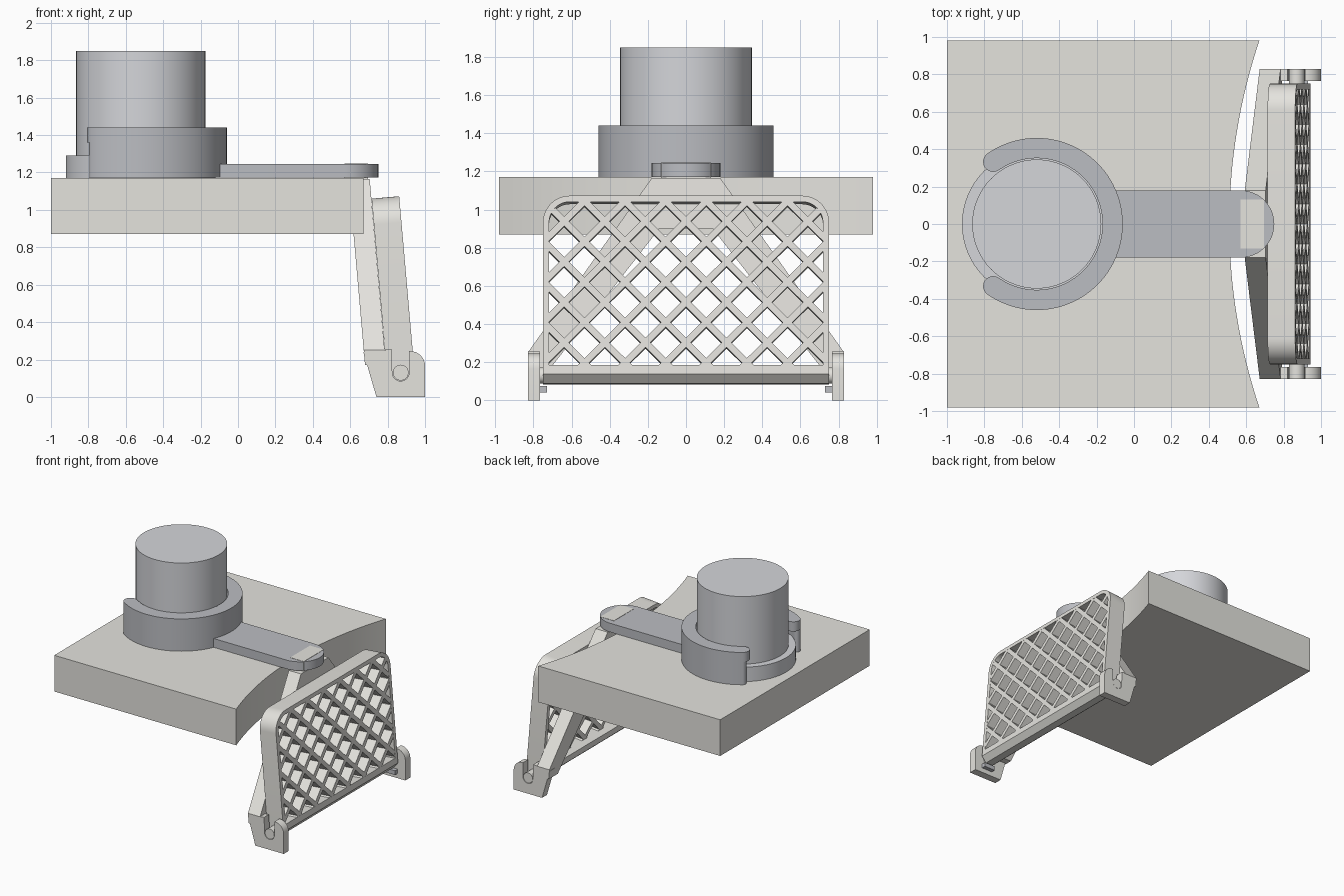
import bpy, bmesh, math
from mathutils import Matrix

if "Cube" in bpy.data.objects:
    bpy.data.objects.remove(bpy.data.objects["Cube"])

def material(name, rgb):
    m = bpy.data.materials.new(name)
    m.diffuse_color = (*rgb, 1)
    m.use_nodes = True
    m.node_tree.nodes["Principled BSDF"].inputs["Base Color"].default_value = m.diffuse_color
    return m

PALE = material("pale", (0.78, 0.77, 0.73))
STEEL = material("steel", (0.50, 0.51, 0.54))
LIGHT = material("light_grey", (0.66, 0.67, 0.70))
AXES = {'x': lambda a, b, t: (t, a, b), 'y': lambda a, b, t: (a, t, b), 'z': lambda a, b, t: (a, b, t)}
TILT = math.radians(5)
PANEL = Matrix.Translation((0.87, 0, 0.13)) @ Matrix.Rotation(-TILT, 4, 'Y')

def prisms(name, profiles, axis, lo, hi, mat, matrix=None, shear=0):
    """Extrude 2D outlines along an axis; shear slides x with height."""
    bm = bmesh.new()
    for pts in profiles:
        rings = []
        for t in (lo, hi):
            ring = []
            for a, b in pts:
                x, y, z = AXES[axis](a, b, t)
                ring.append(bm.verts.new((x + shear * z, y, z)))
            rings.append(ring)
        n = len(pts)
        bm.faces.new(rings[0])
        bm.faces.new(rings[1][::-1])
        for i in range(n):
            j = (i + 1) % n
            bm.faces.new((rings[0][i], rings[1][i], rings[1][j], rings[0][j]))
    bmesh.ops.recalc_face_normals(bm, faces=bm.faces)
    me = bpy.data.meshes.new(name)
    bm.to_mesh(me)
    bm.free()
    ob = bpy.data.objects.new(name, me)
    bpy.context.collection.objects.link(ob)
    me.materials.append(mat)
    if matrix:
        ob.matrix_world = matrix
    return ob

def arc(cx, cy, r, a0, a1, n):
    return [(cx + r * math.cos(math.radians(a0 + (a1 - a0) * i / n)),
             cy + r * math.sin(math.radians(a0 + (a1 - a0) * i / n))) for i in range(n + 1)]

def circle(cx, cy, r, n=64):
    return arc(cx, cy, r, 0, 360, n)[:-1]

def rect(a0, a1, b0, b1):
    return [(a0, b0), (a1, b0), (a1, b1), (a0, b1)]

# Slab with a concave right edge
R = 3.08
half = math.degrees(math.asin(0.98 / R))
prisms("slab", [[(-1, 0.98), (-1, -0.98)] + arc(0.51 + R, 0, R, 180 + half, 180 - half, 32)],
       'z', 0.87, 1.17, PALE)

# Post and its flange
CX = -0.52
prisms("post", [circle(CX, 0, 0.345)], 'z', 1.17, 1.85, LIGHT)
prisms("post_flange", [circle(CX, 0, 0.40)], 'z', 1.17, 1.29, LIGHT)

# C-shaped clamp in two layers
def c_shape(ri, ro, a):
    m, w = (ri + ro) / 2, (ro - ri) / 2
    ca, sa = m * math.cos(math.radians(a)), m * math.sin(math.radians(a))
    return (arc(CX, 0, ro, -a, a, 64) + arc(CX + ca, sa, w, a, a + 180, 12)[1:-1]
            + arc(CX, 0, ri, a, -a, 64) + arc(CX + ca, -sa, w, 180 - a, 360 - a, 12)[1:-1])

prisms("clamp_lower", [c_shape(0.405, 0.46, 125)], 'z', 1.172, 1.36, STEEL)
prisms("clamp_upper", [c_shape(0.352, 0.46, 125)], 'z', 1.36, 1.44, STEEL)

# Arm with round end, and the bracket tab showing through it
prisms("arm", [[(-0.11, 0.18), (-0.11, -0.18)] + arc(0.57, 0, 0.18, -90, 90, 24)],
       'z', 1.172, 1.245, STEEL)
prisms("bracket_tab", [rect(0.57, 0.695, -0.13, 0.13)], 'z', 1.15, 1.247, PALE)

# Leaning A-shaped bracket
side = [(0.18, 1.165), (0.83, 0.25), (0.83, 0.17), (0.71, 0.17), (0.14, 0.9)]
prisms("bracket", [side + [(-y, z) for y, z in reversed(side)]],
       'x', 0.694, 0.806, PALE, shear=-math.tan(TILT))

# Slotted feet and small stops
foot = ([(0.74, 0), (0.67, 0.24), (0.82, 0.255)] + arc(0.87, 0.13, 0.045, 180, 360, 16)
        + [(0.915, 0.245)] + arc(0.92, 0.165, 0.08, 90, 0, 8) + [(1, 0)])
for s, label in ((1, "back"), (-1, "front")):
    prisms("foot_" + label, [foot], 'y', s * 0.765, s * 0.83, PALE)
    prisms("stop_" + label, [rect(0.83, 0.93, 0.04, 0.075)], 'y', s * 0.73, s * 0.77, STEEL)
    prisms("pivot_pin_" + label, [circle(0.87, 0.13, 0.042, 32)], 'y', s * 0.74, s * 0.828, PALE)

# Tilted panel: frame hoop with rounded top corners
W, TOP, RAD, D = 0.75, 0.94, 0.14, 0.074
def hoop(inset):
    r, w, t = RAD - inset, W - RAD, TOP - RAD
    return [(W - inset, 0)] + arc(w, t, r, 0, 90, 12) + arc(-w, t, r, 90, 180, 12) + [(inset - W, 0)]
prisms("panel_frame", [hoop(0) + hoop(0.032)[::-1]], 'x', -D, D, PALE, PANEL)
prisms("panel_bottom_bar", [[(-D, 0.05), (-D, 0), (-0.03, -0.045), (0.03, -0.045), (D, 0), (D, 0.05)]],
       'y', -W, W, PALE, PANEL)

# Diagonal lattice clipped to the frame outline
def inside(y, h, inset=0.018):
    y, w, t = abs(y), W - RAD, TOP - RAD
    if y > w and h > t:
        return math.hypot(y - w, h - t) < RAD - inset
    return y < W - inset and 0.035 < h < TOP - inset

strips = []
STEP, HW = 0.213, 0.0175
k2 = HW / math.sqrt(2)
for k in range(-7, 8):
    base = 0.38 + k * STEP
    ys = [y for y in (-W + i * 0.002 for i in range(751)) if inside(y, base + y)]
    if len(ys) < 15:
        continue
    for s in (1, -1):
        y0, y1 = ys[0], ys[-1]
        h0, h1 = base + y0, base + y1
        strips.append([(s * (y0 + k2), h0 - k2), (s * (y1 + k2), h1 - k2),
                       (s * (y1 - k2), h1 + k2), (s * (y0 - k2), h0 + k2)])
prisms("panel_lattice", strips, 'x', D - 0.085, D - 0.001, PALE, PANEL)

# Smooth the round sides, keep corners crisp
bpy.ops.object.select_all(action='SELECT')
bpy.context.view_layer.objects.active = bpy.data.objects["slab"]
bpy.ops.object.shade_smooth_by_angle(angle=math.radians(30))
